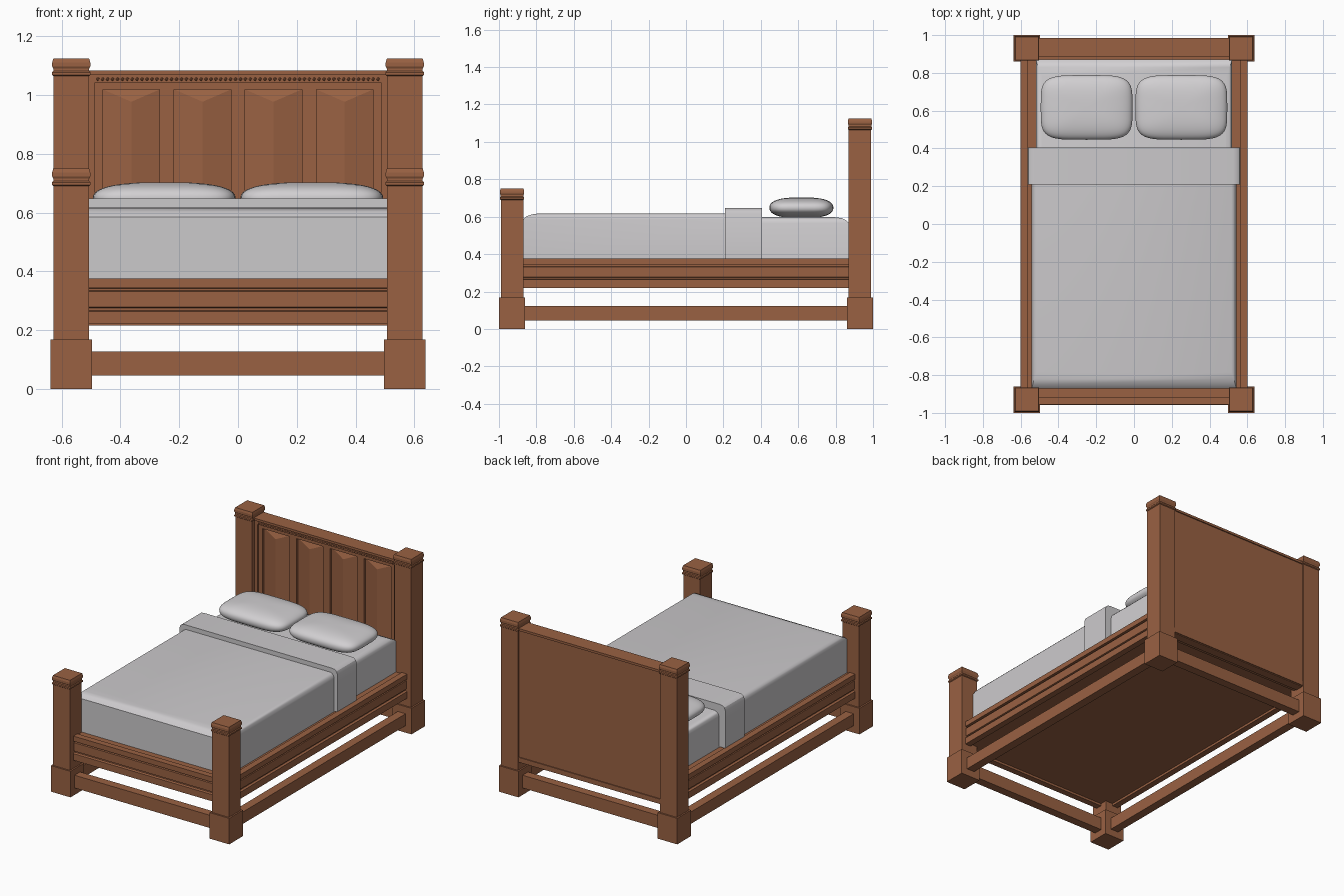
import bpy, bmesh, math
from mathutils import Matrix

if "Cube" in bpy.data.objects:
    bpy.data.objects.remove(bpy.data.objects["Cube"])


def material(name, rgb):
    m = bpy.data.materials.new(name)
    m.diffuse_color = (*rgb, 1)
    m.use_nodes = True
    m.node_tree.nodes["Principled BSDF"].inputs["Base Color"].default_value = m.diffuse_color
    return m


WOOD = material("brown wood", (0.32, 0.12, 0.055))
BLANKET = material("grey blanket", (0.60, 0.585, 0.60))
LINEN = material("pale linen", (0.64, 0.625, 0.64))


def finish(name, bm, mat, smooth=None):
    bmesh.ops.recalc_face_normals(bm, faces=bm.faces)
    me = bpy.data.meshes.new(name)
    bm.to_mesh(me)
    bm.free()
    me.materials.append(mat)
    ob = bpy.data.objects.new(name, me)
    bpy.context.collection.objects.link(ob)
    if smooth:
        bpy.ops.object.select_all(action='DESELECT')
        ob.select_set(True)
        bpy.context.view_layer.objects.active = ob
        bpy.ops.object.shade_smooth_by_angle(angle=math.radians(smooth))
    return ob


def add_loft(bm, rings):
    """Rectangular rings (z, x0, x1, y0, y1) stacked upwards and capped."""
    loops = [[bm.verts.new(p) for p in ((x0, y0, z), (x1, y0, z), (x1, y1, z), (x0, y1, z))]
             for z, x0, x1, y0, y1 in rings]
    for a, b in zip(loops, loops[1:]):
        for i in range(4):
            j = (i + 1) % 4
            bm.faces.new((a[i], a[j], b[j], b[i]))
    bm.faces.new(loops[0])
    bm.faces.new(loops[-1])


def add_box(bm, x0, x1, y0, y1, z0, z1):
    add_loft(bm, [(z0, x0, x1, y0, y1), (z1, x0, x1, y0, y1)])


def box(name, mat, *b):
    bm = bmesh.new()
    add_box(bm, *b)
    return finish(name, bm, mat)


def prism(name, profile, axis, a, b, mat, smooth=None):
    """Extrude a (u, z) profile along x or y from a to b."""
    bm = bmesh.new()
    place = (lambda u, z, t: (t, u, z)) if axis == 'x' else (lambda u, z, t: (u, t, z))
    ends = [[bm.verts.new(place(u, z, t)) for u, z in profile] for t in (a, b)]
    n = len(profile)
    for i in range(n):
        j = (i + 1) % n
        bm.faces.new((ends[0][i], ends[0][j], ends[1][j], ends[1][i]))
    bm.faces.new(ends[0])
    bm.faces.new(ends[1])
    return finish(name, bm, mat, smooth)


# Four posts: plinth, shaft and stepped cap
PX, PY = 0.5675, 0.93
for sy, end, top in ((-1, "foot", 0.75), (1, "head", 1.124)):
    for sx, side in ((-1, "left"), (1, "right")):
        steps = [(0, .070), (.168, .070), (.168, .060), (top - .060, .060), (top - .056, .065),
                 (top - .047, .065), (top - .042, .061), (top - .034, .061), (top - .027, .065),
                 (top - .014, .065), (top, .061)]
        bm = bmesh.new()
        add_loft(bm, [(z, sx * PX - h, sx * PX + h, sy * PY - h, sy * PY + h) for z, h in steps])
        finish(f"{end}_post_{side}", bm, WOOD)

# Grooved rails (d = outward depth) and low stretchers
band = [(-.04, .22), (0, .22), (0, .263), (-.014, .267), (-.014, .275), (-.005, .278),
        (-.005, .332), (-.016, .334), (-.016, .341), (0, .343), (0, .376), (-.04, .376)]
for s, side in ((-1, "left"), (1, "right")):
    prism(f"side_rail_{side}", [(s * (.60 + d), z) for d, z in band], 'y', -.89, .89, WOOD)
    box(f"side_stretcher_{side}", WOOD, s * PX - .028, s * PX + .028, -.88, .88, .045, .122)
prism("foot_rail", [(-.955 - d, z) for d, z in band], 'x', -.53, .53, WOOD)
for s, end in ((-1, "foot"), (1, "head")):
    box(f"{end}_stretcher", WOOD, -.52, .52, s * PY - .028, s * PY + .028, .045, .127)
box("bed_base", WOOD, -.57, .57, -.92, .93, .235, .368)

# Headboard: back panel, cap, frame and mullions
box("headboard_panel", WOOD, -.53, .53, .922, .978, .215, 1.072)
box("headboard_bottom_rail", WOOD, -.53, .53, .90, .984, .22, .25)
box("headboard_cap", WOOD, -.53, .53, .884, .985, 1.068, 1.083)
box("headboard_top_rail", WOOD, -.53, .53, .905, .93, 1.019, 1.07)
box("headboard_top_moulding", WOOD, -.53, .53, .895, .93, 1.042, 1.07)
bm = bmesh.new()
for x0, x1, y in ((-.53, -.487, .895), (-.49, -.459, .905), (-.267, -.217, .905), (-.0245, .0245, .905),
                  (.217, .267, .905), (.459, .49, .905), (.487, .53, .895)):
    add_box(bm, x0, x1, y, .93, .40, 1.045)
finish("headboard_stiles", bm, WOOD)

# Raised panels: hipped shape with a vertical ridge
bm = bmesh.new()
for cx in (-.363, -.1205, .1205, .363):
    h, z0, z1, y = .097, .42, 1.019, .922
    a, b, c, d = [bm.verts.new(p) for p in ((cx - h, y, z0), (cx + h, y, z0), (cx + h, y, z1), (cx - h, y, z1))]
    r0, r1 = [bm.verts.new((cx, y - .02, z)) for z in (z0 + .042, z1 - .042)]
    for f in ((a, b, r0), (b, c, r1, r0), (c, d, r1), (d, a, r0, r1), (d, c, b, a)):
        bm.faces.new(f)
finish("headboard_raised_panels", bm, WOOD)

# Row of beads on the top moulding
bm = bmesh.new()
for i in range(58):
    bmesh.ops.create_icosphere(bm, subdivisions=1, radius=.006,
                               matrix=Matrix.Translation((-.477 + i * .954 / 57, .895, 1.054)))
finish("headboard_beads", bm, WOOD)

# Mattress and blanket as softly rounded lofts
bm = bmesh.new()
add_loft(bm, [(.365, -.52, .52, -.85, .872), (.565, -.52, .52, -.85, .872), (.582, -.515, .515, -.845, .855),
              (.593, -.505, .505, -.83, .83), (.599, -.485, .485, -.80, .78)])
finish("mattress", bm, LINEN, 40)
bm = bmesh.new()
add_loft(bm, [(.37, -.542, .542, -.87, .30), (.585, -.542, .542, -.87, .30), (.603, -.537, .537, -.852, .30),
              (.613, -.528, .528, -.82, .30), (.618, -.515, .515, -.785, .30)])
finish("blanket", bm, BLANKET, 30)

# Turned-back fold of the blanket, draped over both sides
half = [(.565, .373), (.565, .615), (.558, .634), (.545, .644), (.525, .647)]
prism("blanket_fold", half + [(-x, z) for x, z in reversed(half)], 'y', .208, .405, BLANKET, 30)


# Two plump pillows
def power(v, e):
    return math.copysign(abs(v) ** e, v)


for s, side in ((-1, "left"), (1, "right")):
    bm = bmesh.new()
    bmesh.ops.create_uvsphere(bm, u_segments=48, v_segments=24, radius=1)
    for v in bm.verts:
        r = math.hypot(v.co.x, v.co.y)
        c, t = (v.co.x / r, v.co.y / r) if r > 1e-6 else (0, 0)
        r = r ** .7
        v.co = (s * .251 + .243 * r * power(c, .45), .617 + .171 * r * power(t, .45),
                .648 + .055 * power(v.co.z, .85))
    finish(f"pillow_{side}", bm, LINEN, 60)
